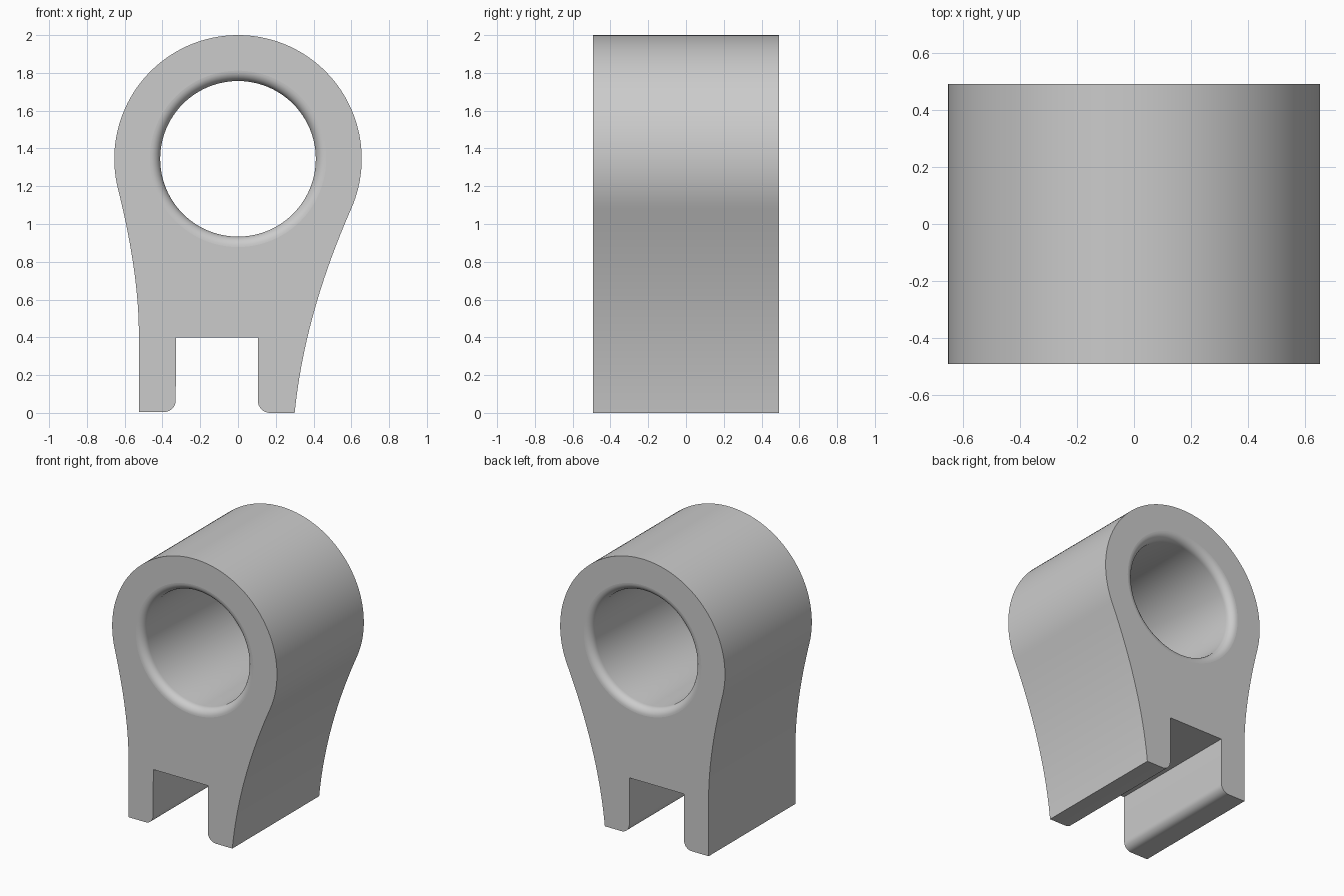
import bpy, bmesh
from math import sin, cos, pi, radians

old = bpy.data.objects.get("Cube")
if old:
    bpy.data.objects.remove(old, do_unlink=True)

FRONT, BACK = -0.493, 0.493
CZ, OUTER, BORE, FILLET = 1.345, 0.655, 0.412, 0.055
SEGS, STEPS = 96, 8


def arc(cx, cz, r, a0, a1, n):
    angles = [radians(a0 + (a1 - a0) * i / n) for i in range(n + 1)]
    return [(cx + r * cos(a), cz + r * sin(a)) for a in angles]


def quad(p, q, r, n):
    ts = [i / n for i in range(n + 1)]
    return [tuple((1 - t) ** 2 * a + 2 * t * (1 - t) * b + t * t * c
                  for a, b, c in zip(p, q, r)) for t in ts]


# Outline: round head, flared flanks, slotted foot
head = arc(0, CZ, OUTER, -23.9, 194, 80)
left_flank = quad(head[-1], (-0.525, 0.743), (-0.525, 0.42), 20)
right_flank = quad((0.30, 0), (0.352, 0.52), head[0], 24)
slot = (arc(-0.39, 0.065, 0.06, -90, 0, 8) + [(-0.328, 0.40), (0.105, 0.40)]
        + arc(0.17, 0.065, 0.065, 180, 270, 8))
outline = head + left_flank[1:] + [(-0.525, 0.005)] + slot + right_flank[:-1]

# Bore section: rounded mouth at both ends, as (radius, y)
mouth = [(BORE + FILLET * (1 - sin(a)), FILLET * (1 - cos(a)))
         for a in (pi / 2 * i / STEPS for i in range(STEPS + 1))]
section = [(r, FRONT + d) for r, d in mouth] + [(r, BACK - d) for r, d in reversed(mouth)]

bm = bmesh.new()


def ring(points):
    return [bm.verts.new(p) for p in points]


def bridge(a, b):
    for i in range(len(a)):
        j = (i + 1) % len(a)
        bm.faces.new((a[i], a[j], b[j], b[i]))


# Outer walls and bore
outer = [ring((x, y, z) for x, z in outline) for y in (FRONT, BACK)]
bridge(*outer)
bore = [ring((r * cos(2 * pi * i / SEGS), y, CZ + r * sin(2 * pi * i / SEGS))
             for i in range(SEGS)) for r, y in section]
for a, b in zip(bore, bore[1:]):
    bridge(a, b)

# Flat end caps with the bore left open
cap_edges = []
for loops in ((outer[0], bore[0]), (outer[1], bore[-1])):
    edges = [bm.edges.get((v[i - 1], v[i])) for v in loops for i in range(len(v))]
    bmesh.ops.triangle_fill(bm, edges=edges, use_beauty=True, normal=(0, 1, 0))
    cap_edges += edges
bmesh.ops.recalc_face_normals(bm, faces=bm.faces)

# Smooth walls with sharp corners
for face in bm.faces:
    face.smooth = True
for edge in bm.edges:
    edge.smooth = edge.calc_face_angle(0) < radians(30)
for edge in cap_edges:
    edge.smooth = False

mesh = bpy.data.meshes.new("bracket_body")
bm.to_mesh(mesh)
bm.free()
body = bpy.data.objects.new("bracket_body", mesh)
bpy.context.collection.objects.link(body)

grey = bpy.data.materials.new("light_grey")
grey.use_nodes = True
colour = (0.6, 0.6, 0.6, 1)
grey.diffuse_color = colour
grey.node_tree.nodes["Principled BSDF"].inputs["Base Color"].default_value = colour
mesh.materials.append(grey)
